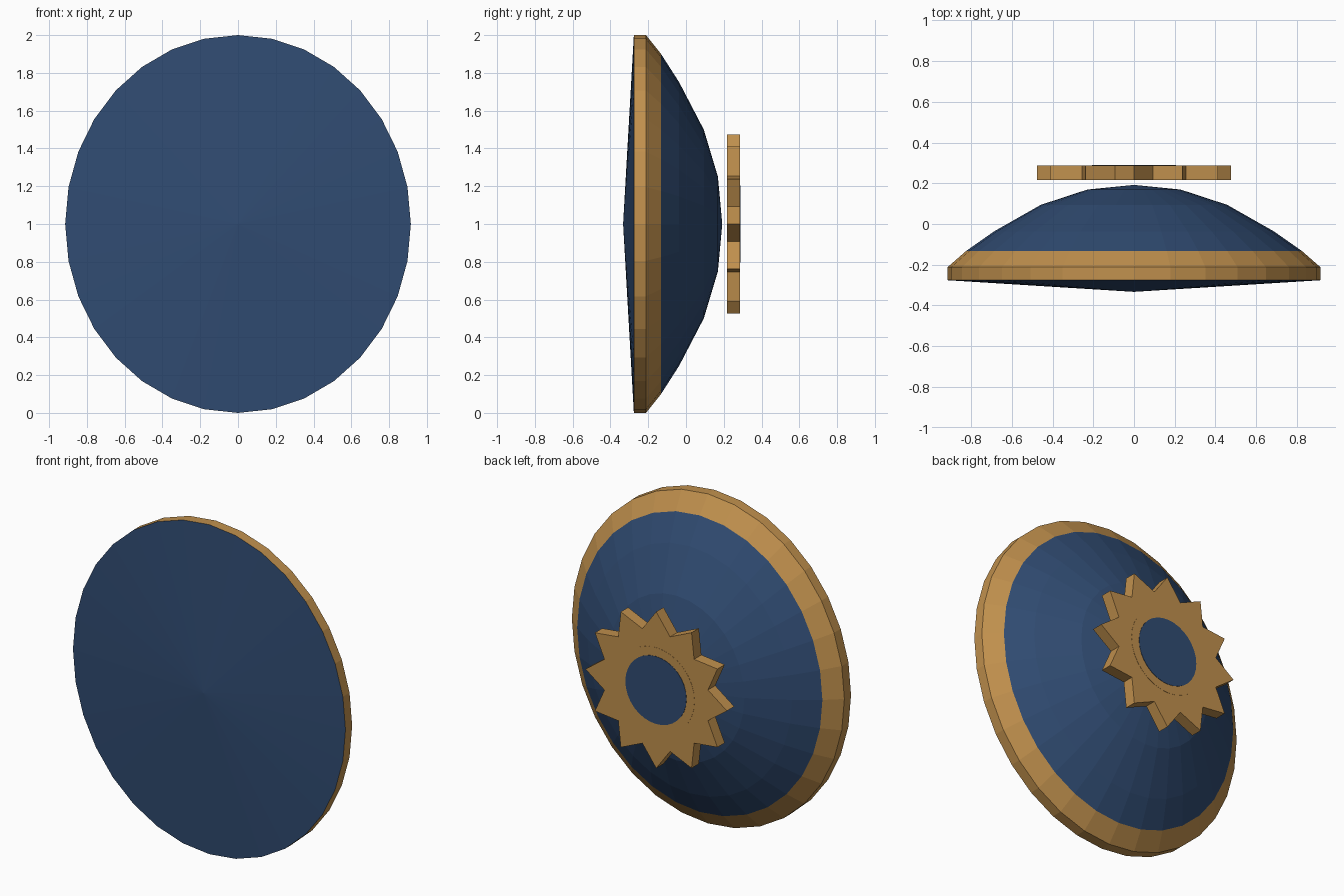
import bpy
import bmesh
from math import cos, sin, pi

if "Cube" in bpy.data.objects:
    bpy.data.objects.remove(bpy.data.objects["Cube"])


def make_material(name, colour):
    mat = bpy.data.materials.new(name)
    mat.use_nodes = True
    mat.diffuse_color = colour
    mat.node_tree.nodes["Principled BSDF"].inputs["Base Color"].default_value = colour
    return mat


gold = make_material("gold", (0.53, 0.28, 0.075, 1))
blue = make_material("dark blue", (0.03, 0.072, 0.17, 1))
CENTRE_Z = 1.0


def circle(radius, count=32):
    return [(radius * sin(2 * pi * i / count), radius * cos(2 * pi * i / count))
            for i in range(count)]


def finish(bm, name, mats):
    bmesh.ops.recalc_face_normals(bm, faces=bm.faces)
    mesh = bpy.data.meshes.new(name)
    bm.to_mesh(mesh)
    bm.free()
    for mat in mats:
        mesh.materials.append(mat)
    obj = bpy.data.objects.new(name, mesh)
    bpy.context.collection.objects.link(obj)
    return obj


def lathe(name, profile, width, mats, gold_bands):
    """Spin (radius, y) points around the y axis; radius zero makes a tip."""
    bm = bmesh.new()
    rings = []
    for radius, y in profile:
        points = circle(radius) if radius else [(0, 0)]
        rings.append([bm.verts.new((x * width, y, z + CENTRE_Z)) for x, z in points])
    for band, (a, b) in enumerate(zip(rings, rings[1:])):
        count = max(len(a), len(b))
        for i in range(count):
            j = (i + 1) % count
            if len(a) == 1:
                corners = (a[0], b[i], b[j])
            elif len(b) == 1:
                corners = (a[i], a[j], b[0])
            else:
                corners = (a[i], a[j], b[j], b[i])
            bm.faces.new(corners).material_index = int(band in gold_bands)
    return finish(bm, name, mats)


def plate(name, outline, y_front, y_back, mat):
    """Extrude a flat outline along y."""
    bm = bmesh.new()
    face = bm.faces.new([bm.verts.new((x, y_front, z + CENTRE_Z)) for x, z in outline])
    extruded = bmesh.ops.extrude_face_region(bm, geom=[face], use_keep_orig=True)
    moved = [v for v in extruded["geom"] if isinstance(v, bmesh.types.BMVert)]
    bmesh.ops.translate(bm, verts=moved, vec=(0, y_back - y_front, 0))
    return finish(bm, name, [mat])


# Oval shield: shallow front cone, gold rim and bevel, domed back
shield_profile = [(0, -0.333), (1, -0.276), (1, -0.212), (0.9, -0.132),
                  (0.75, -0.036), (0.5, 0.094), (0.25, 0.169), (0, 0.192)]
lathe("shield_body", shield_profile, 0.915, [blue, gold], {1, 2})

# Twelve-pointed sun behind the dome
sun = []
for tip, notch in zip(circle(0.475, 24)[::2], circle(0.36, 24)[1::2]):
    sun += [tip, notch]
SUN_BACK = 0.286
plate("sun_emblem", sun, 0.216, SUN_BACK, gold)

# Thin ring and centre disc on the sun
plate("sun_ring", circle(0.258), SUN_BACK - 0.003, SUN_BACK + 0.001, gold)
plate("sun_centre", circle(0.205), SUN_BACK - 0.003, SUN_BACK + 0.003, blue)
